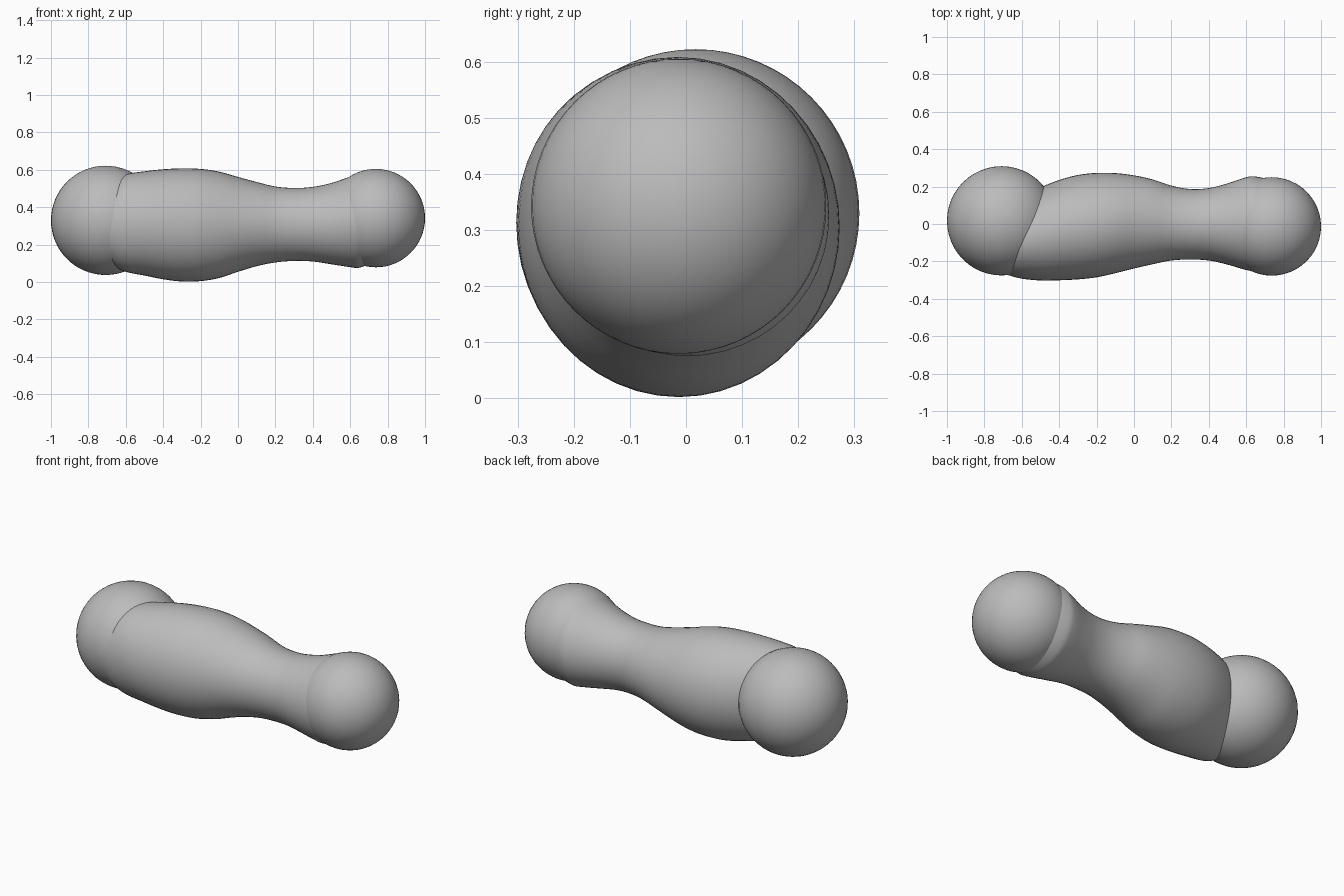
import bpy, bmesh
from math import cos, sin, tau

if "Cube" in bpy.data.objects:
    bpy.data.objects.remove(bpy.data.objects["Cube"])

grey = bpy.data.materials.new("plain grey")
grey.use_nodes = True
colour = (0.5, 0.5, 0.5, 1)
grey.diffuse_color = colour
grey.node_tree.nodes["Principled BSDF"].inputs["Base Color"].default_value = colour


def finish(name, bm):
    bmesh.ops.recalc_face_normals(bm, faces=bm.faces)
    for face in bm.faces:
        face.smooth = True
    mesh = bpy.data.meshes.new(name)
    bm.to_mesh(mesh)
    bm.free()
    mesh.materials.append(grey)
    obj = bpy.data.objects.new(name, mesh)
    bpy.context.collection.objects.link(obj)
    return obj


def ball(name, centre, radius):
    bm = bmesh.new()
    bmesh.ops.create_uvsphere(bm, u_segments=48, v_segments=32, radius=radius)
    bmesh.ops.translate(bm, verts=bm.verts, vec=centre)
    return finish(name, bm)


def smooth_step(a, b, c, d, t):
    """Smooth curve from b to c, guided by neighbours a and d."""
    return [q + 0.5 * t * (r - p + t * (2 * p - 5 * q + 4 * r - s + t * (3 * (q - r) + s - p)))
            for p, q, r, s in zip(a, b, c, d)]


def loft(name, stations, sides=48, steps=4):
    padded = [stations[0], *stations, stations[-1]]
    rows = [smooth_step(*padded[i:i + 4], k / steps)
            for i in range(len(stations) - 1) for k in range(steps)]
    rows.append(stations[-1])
    bm = bmesh.new()
    rings = []
    for x, low, high, front, back in rows:
        rings.append([bm.verts.new((x,
                                    (front + back) / 2 + (back - front) / 2 * cos(tau * k / sides),
                                    (low + high) / 2 + (high - low) / 2 * sin(tau * k / sides)))
                      for k in range(sides)])
    for one, two in zip(rings, rings[1:]):
        for k in range(sides):
            n = (k + 1) % sides
            bm.faces.new((one[k], one[n], two[n], two[k]))
    bm.faces.new(rings[0])
    bm.faces.new(rings[-1])
    return finish(name, bm)


# Rounded joints at both ends
ball("large_joint", (-0.708, 0.017, 0.33), 0.292)
ball("small_joint", (0.737, -0.013, 0.342), 0.263)

# Swelling limb between them: x, bottom, top, front, back
loft("limb_body", [
    (-0.76, 0.16, 0.45, -0.24, 0.04),
    (-0.67, 0.09, 0.53, -0.274, 0.09),
    (-0.6, 0.055, 0.575, -0.292, 0.14),
    (-0.5, 0.035, 0.592, -0.302, 0.195),
    (-0.4, 0.015, 0.603, -0.301, 0.235),
    (-0.3, 0.003, 0.608, -0.296, 0.262),
    (-0.2, 0.005, 0.605, -0.285, 0.273),
    (-0.1, 0.022, 0.59, -0.263, 0.272),
    (0, 0.055, 0.562, -0.238, 0.26),
    (0.1, 0.085, 0.535, -0.215, 0.238),
    (0.2, 0.105, 0.511, -0.195, 0.205),
    (0.3, 0.113, 0.503, -0.19, 0.187),
    (0.4, 0.11, 0.509, -0.195, 0.192),
    (0.5, 0.095, 0.53, -0.217, 0.217),
    (0.6, 0.08, 0.564, -0.246, 0.25),
    (0.65, 0.077, 0.577, -0.25, 0.254),
    (0.74, 0.11, 0.56, -0.23, 0.235),
])
